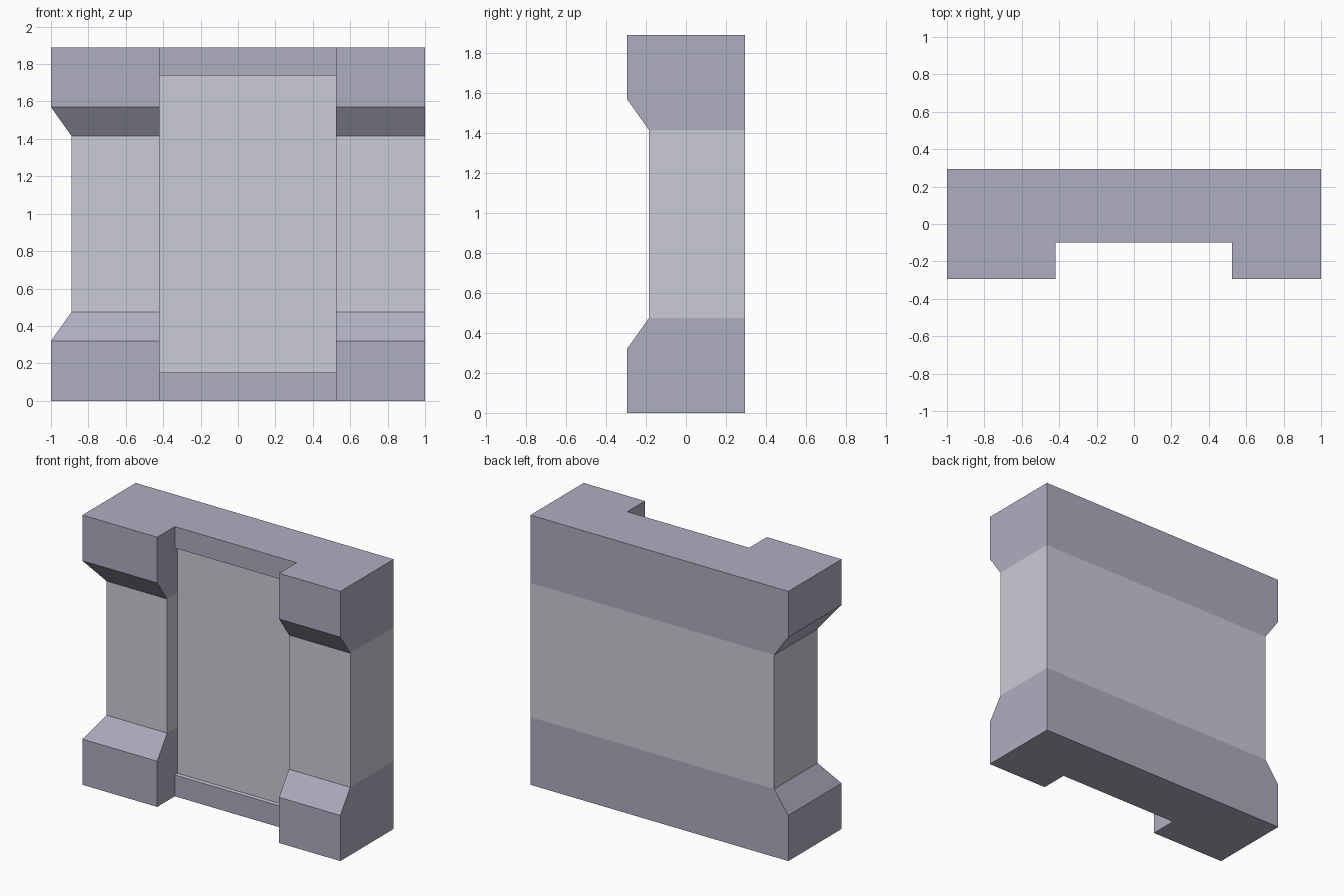
import bpy
import bmesh

cube = bpy.data.objects.get("Cube")
if cube:
    bpy.data.objects.remove(cube, do_unlink=True)


def make_material(name, colour):
    mat = bpy.data.materials.new(name)
    mat.use_nodes = True
    mat.diffuse_color = (*colour, 1)
    mat.node_tree.nodes["Principled BSDF"].inputs["Base Color"].default_value = (*colour, 1)
    return mat


trim = make_material("blue grey trim", (0.42, 0.42, 0.53))
panel = make_material("light grey panel", (0.60, 0.60, 0.68))

HALF_X, FRONT, BACK, TOP = 1.0, -0.295, 0.295, 1.89
BAY_LEFT, BAY_RIGHT = -0.42, 0.525
BAND, WAIST = 0.32, 0.475          # start and end of the sloped shoulder
LIP, LIP_Y, PANEL_Y = 0.15, -0.10, -0.07
CUT = 0.11                         # how far the waist steps in


def outline(inset, bay_y):
    """U-shaped wall section; the front and one end step in at the waist."""
    end, front = -HALF_X + inset, FRONT + inset
    return [(end, front), (BAY_LEFT, front), (BAY_LEFT, bay_y), (BAY_RIGHT, bay_y),
            (BAY_RIGHT, front), (HALF_X, front), (HALF_X, BACK), (end, BACK)]


# Levels of the lower half, mirrored for the upper half: height, inset, bay depth
lower = [(0, 0, LIP_Y), (LIP, 0, LIP_Y), (LIP, 0, PANEL_Y),
         (BAND, 0, PANEL_Y), (WAIST, CUT, PANEL_Y)]
levels = lower + [(TOP - z, inset, y) for z, inset, y in reversed(lower)]

# Loft the wall through the levels
bm = bmesh.new()
rings = [[bm.verts.new((x, y, z)) for x, y in outline(inset, bay)]
         for z, inset, bay in levels]
for low, high in zip(rings, rings[1:]):
    for i in range(len(low)):
        j = (i + 1) % len(low)
        bm.faces.new((low[i], low[j], high[j], high[i]))
bm.faces.new(list(reversed(rings[0])))
bm.faces.new(rings[-1])

# Clean up the lip levels
bmesh.ops.remove_doubles(bm, verts=bm.verts[:], dist=1e-5)
slivers = [f for f in bm.faces if f.calc_area() < 1e-6]
bmesh.ops.delete(bm, geom=slivers, context='FACES_ONLY')
bm.normal_update()

# Light grey waist and bay panel, blue grey elsewhere
for f in bm.faces:
    c = f.calc_center_median()
    waist = WAIST < c.z < TOP - WAIST
    in_bay = all(LIP_Y - 1e-4 < v.co.y < PANEL_Y + 1e-4 for v in f.verts)
    behind_lip = in_bay and LIP - 1e-4 < c.z < TOP - LIP + 1e-4
    f.material_index = 1 if waist or behind_lip else 0

mesh = bpy.data.meshes.new("wall_block")
bm.to_mesh(mesh)
bm.free()
mesh.materials.append(trim)
mesh.materials.append(panel)
wall = bpy.data.objects.new("wall_block", mesh)
bpy.context.collection.objects.link(wall)
